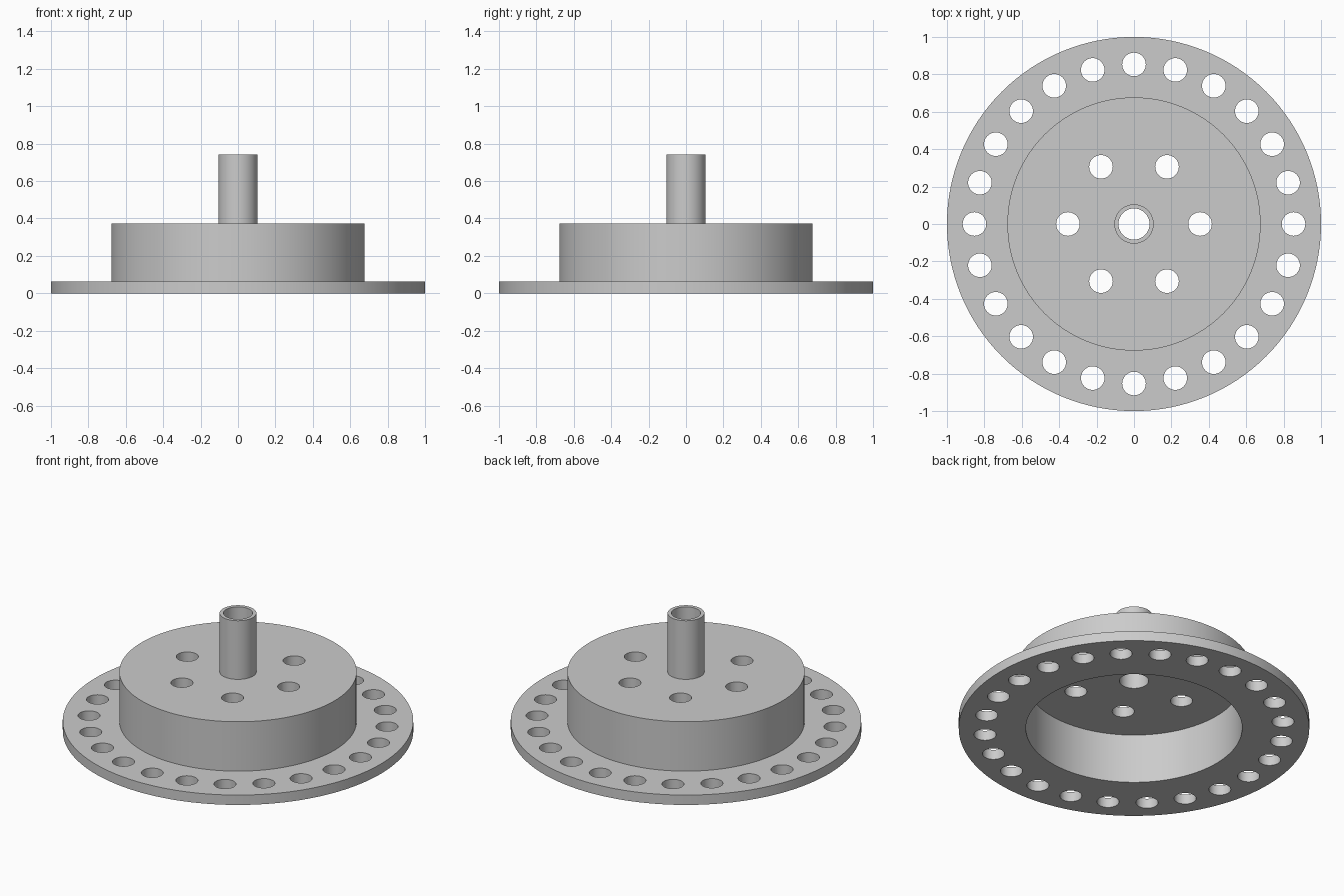
import bpy
import bmesh
from math import cos, sin, tau, radians

cube = bpy.data.objects.get("Cube")
if cube:
    bpy.data.objects.remove(cube, do_unlink=True)

# Single plain grey finish
grey = bpy.data.materials.new("plain grey")
grey.use_nodes = True
colour = (0.6, 0.6, 0.6, 1)
grey.diffuse_color = colour
grey.node_tree.nodes["Principled BSDF"].inputs["Base Color"].default_value = colour


def make_object(name, bm):
    bmesh.ops.recalc_face_normals(bm, faces=bm.faces)
    mesh = bpy.data.meshes.new(name)
    bm.to_mesh(mesh)
    bm.free()
    mesh.materials.append(grey)
    obj = bpy.data.objects.new(name, mesh)
    bpy.context.collection.objects.link(obj)
    return obj


def lathe(name, profile, steps=128):
    """Revolve a closed (radius, height) outline about z."""
    bm = bmesh.new()
    rings = [[bm.verts.new((r * cos(tau * i / steps), r * sin(tau * i / steps), z))
              for r, z in profile] for i in range(steps)]
    count = len(profile)
    for i in range(steps):
        a, b = rings[i], rings[(i + 1) % steps]
        for j in range(count):
            k = (j + 1) % count
            bm.faces.new((a[j], b[j], b[k], a[k]))
    return make_object(name, bm)


def drill_ring(bm, count, ring_radius, low, high, radius=0.063):
    """Add a circle of drill cylinders."""
    for i in range(count):
        angle = tau * i / count
        made = bmesh.ops.create_cone(bm, cap_ends=True, segments=40, radius1=radius,
                                     radius2=radius, depth=high - low)
        bmesh.ops.translate(bm, verts=made["verts"], vec=(
            ring_radius * cos(angle), ring_radius * sin(angle), (low + high) / 2))


# Flange, hollow drum and open tube as one turned body
FLANGE_TOP, DRUM_TOP, TUBE_TOP = 0.062, 0.373, 0.742
CEILING, CAVITY, DRUM, BORE, TUBE = 0.311, 0.617, 0.677, 0.083, 0.105
body = lathe("flanged_drum_with_tube", [
    (CAVITY, 0), (1, 0), (1, FLANGE_TOP), (DRUM, FLANGE_TOP), (DRUM, DRUM_TOP),
    (TUBE, DRUM_TOP), (TUBE, TUBE_TOP), (BORE, TUBE_TOP), (BORE, CEILING),
    (CAVITY, CEILING)])

# Bolt holes in the flange and the drum top
bm = bmesh.new()
drill_ring(bm, 24, 0.853, -0.1, 0.15)
drill_ring(bm, 6, 0.353, 0.25, 0.45)
drills = make_object("hole_drills", bm)
drills.hide_render = True

cut = body.modifiers.new("holes", "BOOLEAN")
cut.operation = "DIFFERENCE"
cut.solver = "EXACT"
cut.object = drills
bpy.context.view_layer.objects.active = body
bpy.ops.object.select_all(action="DESELECT")
body.select_set(True)
bpy.ops.object.modifier_apply(modifier=cut.name)
bpy.data.objects.remove(drills, do_unlink=True)

# Smooth walls with crisp rims
bpy.ops.object.shade_smooth_by_angle(angle=radians(30))
